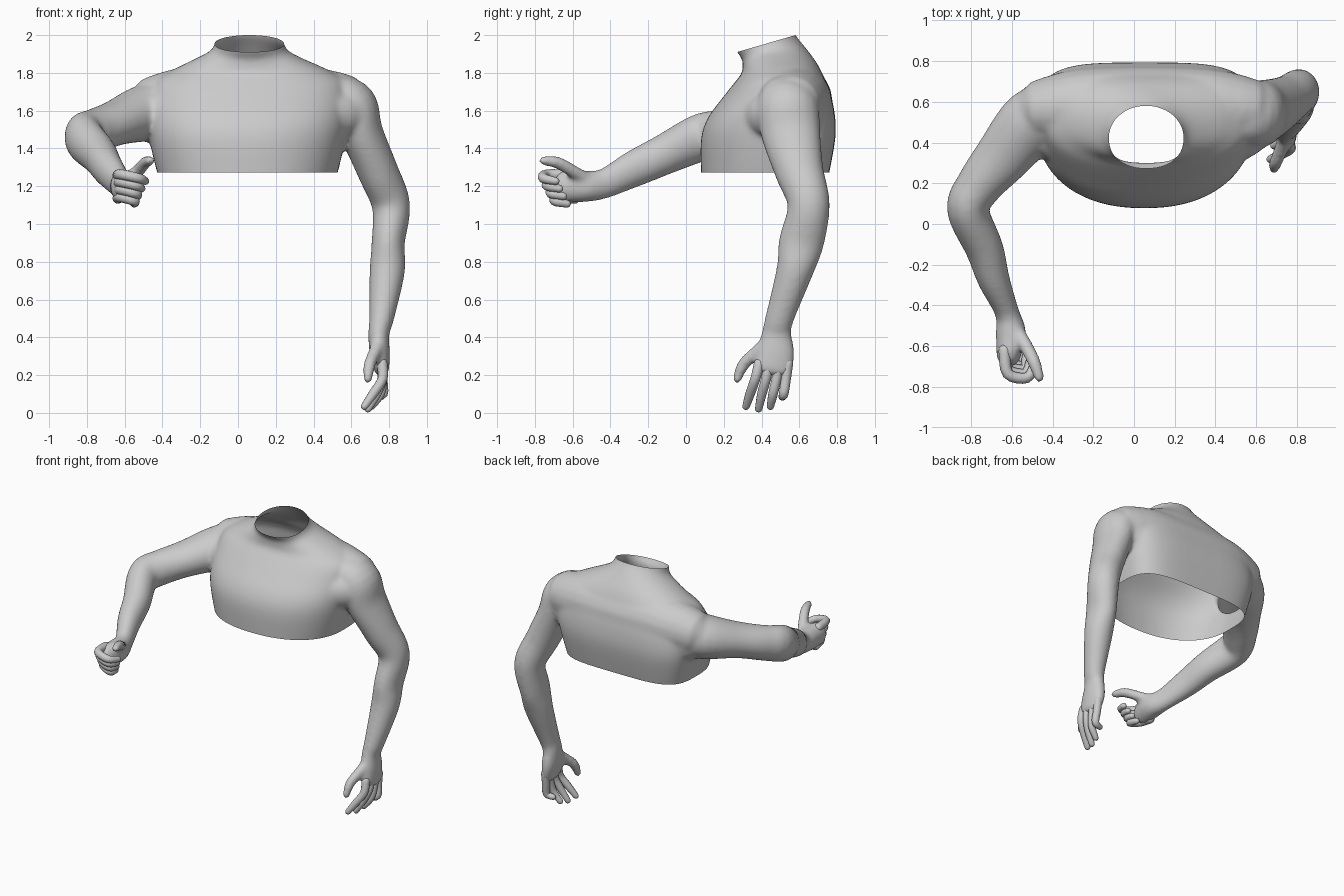
import bpy, bmesh, math
from mathutils import Vector

cube = bpy.data.objects.get("Cube")
if cube:
    bpy.data.objects.remove(cube)

skin = bpy.data.materials.new("light_grey")
skin.use_nodes = True
GREY = (0.6, 0.6, 0.6, 1)
skin.diffuse_color = GREY
skin.node_tree.nodes["Principled BSDF"].inputs["Base Color"].default_value = GREY


def spline(rows, steps):
    """Catmull-Rom interpolation of rows of numbers."""
    out = []
    for i in range(len(rows) - 1):
        p = [rows[max(0, min(len(rows) - 1, i + k))] for k in (-1, 0, 1, 2)]
        for s in range(steps):
            t = s / steps
            out.append([b + 0.5 * t * (c - a + t * (2*a - 5*b + 4*c - d + t * (3*(b - c) + d - a)))
                        for a, b, c, d in zip(*p)])
    return out + [list(rows[-1])]


def skin_rings(bm, rings):
    """Join rings of points into a closed solid."""
    loops = [[bm.verts.new(p) for p in r] for r in rings]
    n = len(loops[0])
    for a, b in zip(loops, loops[1:]):
        for i in range(n):
            j = (i + 1) % n
            bm.faces.new((a[i], a[j], b[j], b[i]))
    bm.faces.new(loops[0][::-1])
    bm.faces.new(loops[-1])


def limb(bm, stations, ref, n=20, steps=5):
    """Round-ended limb; a station is x, y, z, radius along ref, radius across."""
    rows = spline(stations, steps)
    pts = [Vector(r[:3]) for r in rows]
    rings = []

    def ring(c, t, a, b):
        u = (ref - t * ref.dot(t)).normalized()
        v = t.cross(u)
        rings.append([c + u * a * math.cos(k * math.tau / n) + v * b * math.sin(k * math.tau / n)
                      for k in range(n)])

    last = len(pts) - 1
    for i, (c, r) in enumerate(zip(pts, rows)):
        t = (pts[min(i + 1, last)] - pts[max(i - 1, 0)]).normalized()
        cap = min(r[3], r[4])
        dome = [math.radians(d) for d in (80, 55, 28)]
        if i == 0:
            for d in dome:
                ring(c - t * cap * math.sin(d), t, r[3] * math.cos(d), r[4] * math.cos(d))
        ring(c, t, r[3], r[4])
        if i == last:
            for d in reversed(dome):
                ring(c + t * cap * math.sin(d), t, r[3] * math.cos(d), r[4] * math.cos(d))
    skin_rings(bm, rings)


def digit(bm, path, radius, ref):
    limb(bm, [(*p, radius * s, radius * s) for p, s in zip(path, (1.15, 1.05, 1, .78))], ref, 12, 4)


def torso(bm, stations, n=64):
    """Stations: z, centre x, half width, front y, middle y, back y, back squareness, tilt."""
    rings = []
    for z, cx, rx, yf, yc, yb, e, tilt in spline(stations, 4):
        pts = []
        for k in range(n):
            c, s = math.cos(k * math.tau / n), math.sin(k * math.tau / n)
            p = 2 / (e if s > 0 else 2.25)
            y = yc + math.copysign(abs(s) ** p, s) * ((yb - yc) if s > 0 else (yc - yf))
            x = cx + rx * math.copysign(abs(c) ** p, c)
            pts.append((x, y, z + tilt * (y - yc)))
        rings.append(pts)
    skin_rings(bm, rings)


def make_object(name, bm):
    bmesh.ops.recalc_face_normals(bm, faces=bm.faces)
    mesh = bpy.data.meshes.new(name)
    bm.to_mesh(mesh)
    bm.free()
    mesh.materials.append(skin)
    mesh.shade_smooth()
    ob = bpy.data.objects.new(name, mesh)
    bpy.context.collection.objects.link(ob)
    return ob


X, Y, Z = Vector((1, 0, 0)), Vector((0, 1, 0)), Vector((0, 0, 1))
body = bmesh.new()

# Chest and neck
torso(body, [
    (1.2, .05, .455, .085, .46, .74, 4, 0),
    (1.28, .05, .48, .08, .46, .76, 4, 0),
    (1.45, .05, .52, .08, .47, .79, 4, 0),
    (1.56, .055, .535, .115, .49, .79, 3.8, 0),
    (1.67, .06, .53, .195, .51, .77, 3.4, 0),
    (1.76, .065, .5, .26, .52, .735, 2.6, .03),
    (1.82, .065, .4, .295, .5, .7, 2.2, .1),
    (1.87, .06, .29, .3, .47, .66, 2, .15),
    (1.91, .06, .21, .295, .44, .62, 2, .22),
    (1.955, .06, .183, .27, .425, .58, 2, .29),
    (2.02, .06, .18, .25, .41, .56, 2, .29)])

# Shoulder girdle, then chest and back muscles running into each arm
limb(body, [
    (-.42, .565, 1.63, .16, .165), (-.2, .58, 1.65, .19, .19),
    (.3, .58, 1.65, .19, .19), (.53, .565, 1.64, .165, .165)], Y)
for side in (-1, 1):
    limb(body, [(.06 + side * .25, .33, 1.56, .13, .13), (.06 + side * .5, .44, 1.58, .105, .12)], Y)
    limb(body, [(.06 + side * .3, .63, 1.53, .14, .17), (.06 + side * .48, .585, 1.59, .125, .16)], Y)

# Hanging left arm, palm and thumb
limb(body, [
    (.52, .55, 1.67, .12, .15), (.6, .54, 1.62, .14, .165), (.655, .555, 1.48, .115, .158),
    (.74, .6, 1.28, .108, .13), (.81, .65, 1.1, .102, .112), (.795, .61, .9, .088, .12),
    (.79, .575, .75, .094, .098), (.76, .495, .5, .066, .076), (.745, .48, .42, .056, .08),
    (.75, .475, .32, .054, .102), (.76, .462, .235, .042, .102)], X)
digit(body, [(.745, .43, .37), (.72, .36, .31), (.695, .3, .25), (.687, .272, .18)], .034, X)

# Raised right arm, palm and thumb
limb(body, [
    (-.38, .55, 1.61, .15, .15), (-.5, .5, 1.585, .15, .162), (-.645, .33, 1.535, .12, .138),
    (-.76, .19, 1.49, .12, .114), (-.815, .07, 1.455, .126, .104), (-.735, -.12, 1.365, .108, .094),
    (-.69, -.27, 1.295, .098, .08), (-.625, -.43, 1.215, .08, .06),
    (-.605, -.53, 1.2, .084, .075), (-.615, -.64, 1.2, .086, .062)], Z)
digit(body, [(-.58, -.52, 1.23), (-.53, -.6, 1.28), (-.49, -.68, 1.325), (-.465, -.755, 1.335)], .034, X)

# Blend the masses into one skin
source = make_object("upper_body_source", body)
blend = source.modifiers.new("blend", 'REMESH')
blend.mode = 'VOXEL'
blend.voxel_size = .012
relax = source.modifiers.new("relax", 'SMOOTH')
relax.factor, relax.iterations = .5, 16
graph = bpy.context.evaluated_depsgraph_get()
shell = bmesh.new()
shell.from_mesh(source.evaluated_get(graph).to_mesh())
bpy.data.objects.remove(source)


def slice_open(test, point, normal):
    """Cut the shell open along a plane, only where test allows."""
    faces = [f for f in shell.faces if test(f.calc_center_median())]
    geom = set(faces)
    for f in faces:
        geom.update(f.edges, f.verts)
    bmesh.ops.bisect_plane(shell, geom=list(geom), plane_co=point, plane_no=normal, clear_outer=True)


# Open waist and neck
slice_open(lambda c: abs(c.x - .05) < .53 and c.y > .05 and 1.1 < c.z < 1.4, (0, 0, 1.272), (0, 0, -1))
slice_open(lambda c: abs(c.x - .06) < .3 and c.z > 1.85, (.06, .425, 1.955), (0, -.29, 1))
make_object("upper_body", shell)

# Left hand: loose fingers
names = ("index", "middle", "ring", "little")
for name, base, tip, low in zip(names, (.388, .44, .493, .538), (.318, .385, .447, .508), (.035, .022, .035, .085)):
    x = .66 + (base - .388) * .35
    bm = bmesh.new()
    digit(bm, [(.763, base, .26), (.765, base * .7 + tip * .3, .18),
               (x + .055, base * .3 + tip * .7, .1), (x + .01, tip, low)], .025, X)
    make_object("left_" + name + "_finger", bm)

# Right hand: curled fingers, each set further back than the one above
for i, name in enumerate(names):
    z = 1.262 - .04 * i
    back = .02 * i
    bm = bmesh.new()
    digit(bm, [(-.635, -.62 + back * .5, z - .005), (-.62, -.735 + back, z),
               (-.525 - back * .4, -.755 + back, z - .02), (-.49 - back, -.69 + back, z - .035)], .026, Z)
    make_object("right_" + name + "_finger", bm)
